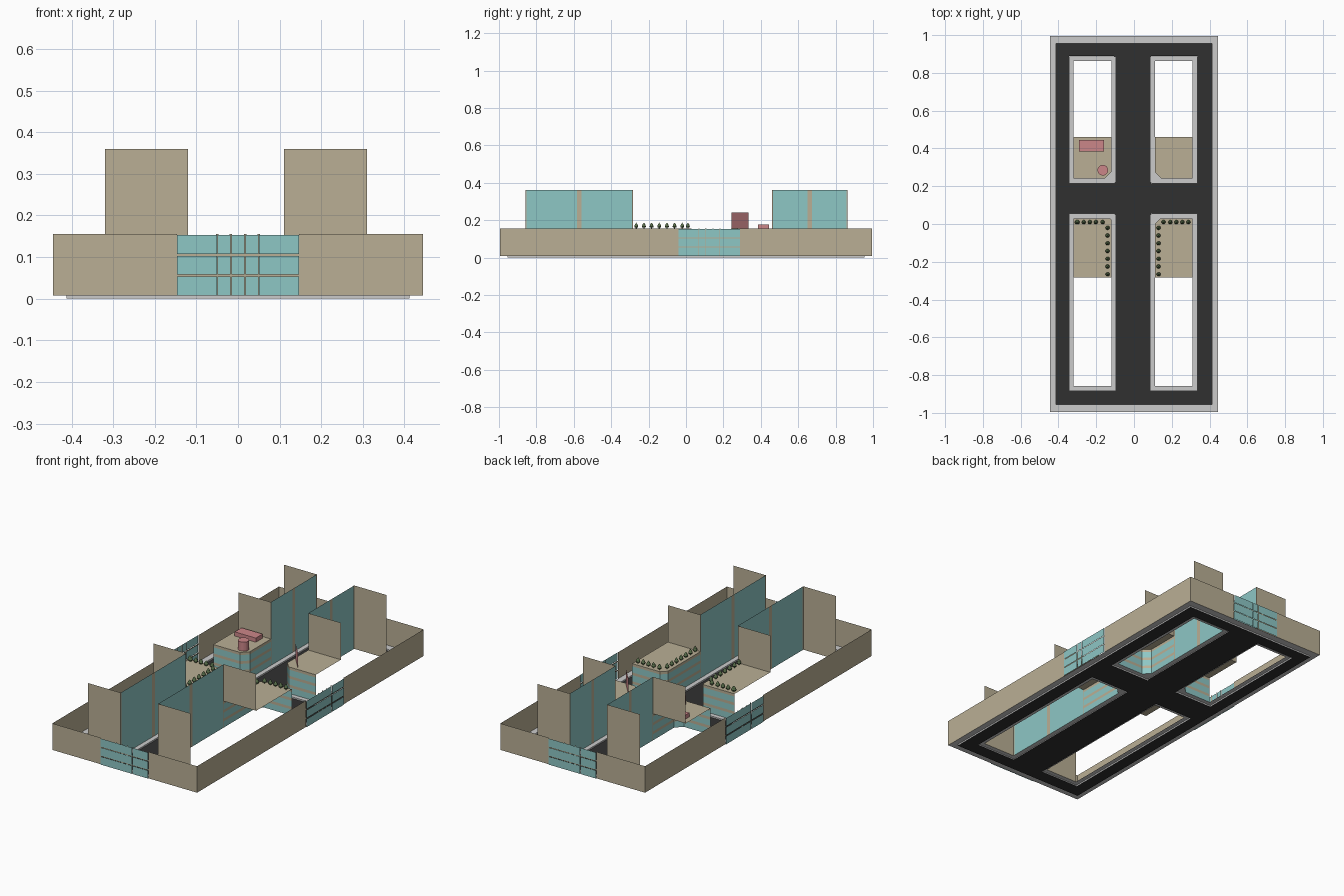
import bpy, bmesh, math
from mathutils import Vector

if "Cube" in bpy.data.objects:
    bpy.data.objects.remove(bpy.data.objects["Cube"])


def mat(name, rgb):
    m = bpy.data.materials.new(name)
    m.diffuse_color = (*rgb, 1)
    m.use_nodes = True
    m.node_tree.nodes["Principled BSDF"].inputs["Base Color"].default_value = m.diffuse_color
    return m


BEIGE = mat("beige", (.49, .43, .30))
GLASS = mat("glass", (.27, .57, .56))
ROAD = mat("asphalt", (.03, .03, .03))
PINK = mat("pink", (.60, .24, .25))
GREEN = mat("green", (.10, .16, .07))


def make(name, faces, m=None):
    """Object from a list of polygons, each a list of points."""
    bm = bmesh.new()
    for f in faces:
        bm.faces.new([bm.verts.new(p) for p in f])
    bmesh.ops.remove_doubles(bm, verts=bm.verts, dist=1e-5)
    me = bpy.data.meshes.new(name)
    bm.to_mesh(me)
    bm.free()
    ob = bpy.data.objects.new(name, me)
    bpy.context.collection.objects.link(ob)
    if m:
        me.materials.append(m)
    return ob


def wall(p, q, z0, z1):
    return [(*p, z0), (*q, z0), (*q, z1), (*p, z1)]


def flat(x0, x1, y0, y1, z):
    return [(x0, y0, z), (x1, y0, z), (x1, y1, z), (x0, y1, z)]


def path_walls(pts, z0, z1):
    return [wall(a, b, z0, z1) for a, b in zip(pts, pts[1:])]


def ring(a, b, z):
    n = len(a)
    return [[(*a[i], z), (*a[(i + 1) % n], z), (*b[(i + 1) % n], z), (*b[i], z)] for i in range(n)]


def rect(x, y):
    return [(-x, -y), (x, -y), (x, y), (-x, y)]


def lathe(name, profile, seg, loc, m):
    faces = []
    pt = lambda r, z, i: (loc[0] + r * math.cos(math.tau * i / seg),
                          loc[1] + r * math.sin(math.tau * i / seg), loc[2] + z)
    for (r0, z0), (r1, z1) in zip(profile, profile[1:]):
        for i in range(seg):
            f = [pt(r0, z0, i), pt(r0, z0, i + 1), pt(r1, z1, i + 1), pt(r1, z1, i)]
            if r1 == 0:
                f = f[:3]
            faces.append(f)
    return make(name, faces, m)


K, H, T = .008, .155, .36      # kerb, low roof and tower heights
XC, YC = .445, .995            # outer wall half size

# road: long streets and cross streets
road = [flat(a, b, -.955, .955, 0) for a, b in ((-.412, -.345), (-.105, .09), (.335, .412))]
for a, b in ((-.345, -.105), (.09, .335)):
    road += [flat(a, b, c, d, 0) for c, d in ((-.955, -.88), (.055, .215), (.89, .955))]
make("road", road, ROAD)

# outer pavement with kerb
edge = rect(.412, .955)
make("outer_pavement", ring(rect(XC, YC), edge, K) + path_walls(edge + edge[:1], 0, K))

# outer walls with a window opening in the middle of each side
COLS = (-.5, -.17, -.058, .058, .17, .5)


def outer_side(name, point, half, mid, width):
    """point(u, d) gives the xy at u along the side and d outside it."""
    lo, hi = mid - width / 2, mid + width / 2
    make(name + "_wall", [wall(point(-half, 0), point(lo, 0), K, H),
                          wall(point(hi, 0), point(half, 0), K, H)], BEIGE)
    panes, bars = [], []
    for r in range(3):
        z = K + .05 * r
        for a, b in zip(COLS, COLS[1:]):
            panes.append(wall(point(mid + a * width + .001, .004),
                              point(mid + b * width - .001, .004), z, z + .045))
        if r < 2:
            bars.append(wall(point(lo, 0), point(hi, 0), z + .044, z + .051))
    for c in COLS[1:-1]:
        u = mid + c * width
        bars.append(wall(point(u - .003, 0), point(u + .003, 0), K, H))
    make(name + "_windows", panes, GLASS)
    make(name + "_window_bars", bars, BEIGE)


outer_side("front", lambda u, d: (u, -YC - d), XC, 0, .294)
outer_side("back", lambda u, d: (u, YC + d), XC, 0, .294)
outer_side("right", lambda u, d: (XC + d, u), YC, .125, .33)
outer_side("left", lambda u, d: (-XC - d, u), YC, .125, .33)


def block(name, xo, xi, yc, ym, ye, c):
    """City block: outer x, street x, crossing y, low/tall split y, end y, corner cut."""
    sx = 1 if xo > xi else -1
    sy = 1 if ye > yc else -1
    w = .025

    def outline(g, cut):
        return [(xi - sx * g, yc - sy * g + sy * cut), (xi - sx * g + sx * cut, yc - sy * g),
                (xo + sx * g, yc - sy * g), (xo + sx * g, ye + sy * g), (xi - sx * g, ye + sy * g)]
    # pavement around the block
    out, inn = outline(w, .008), outline(0, c)
    make(name + "_pavement", ring(out, inn, K) + path_walls(out + out[:1], 0, K))
    # low corner building: window bands, floor bands and roof
    face = [(xi, ym), (xi, yc + sy * c), (xi + sx * c, yc), (xo, yc)]
    glass, floors = [], []
    for i in range(3):
        z = K + .049 * i
        glass += path_walls(face, z, z + .034)
        floors += path_walls(face, z + .034, z + .049)
    make(name + "_low_windows", glass, GLASS)
    make(name + "_low_floors", floors, BEIGE)
    make(name + "_low_roof", [[(*p, H) for p in face + [(xo, ym)]]], BEIGE)
    # tall part: street glass with mullions and plain end walls
    mid, h, e = (ym + ye) / 2, .012 * sy, .006 * sy
    make(name + "_tall_glass", [wall((xi, ym + e), (xi, mid - h), K, T),
                                wall((xi, mid + h), (xi, ye - e), K, T)], GLASS)
    make(name + "_tall_frame", [wall((xi, a), (xi, b), K, T) for a, b in
                                ((ym, ym + e), (mid - h, mid + h), (ye - e, ye))], BEIGE)
    make(name + "_end_walls", [wall((xo, ym), (xi, ym), H, T),
                               wall((xo, ye), (xi, ye), K, T)], BEIGE)


block("back_left", -.32, -.12, .24, .46, .863, .035)
block("back_right", .31, .11, .24, .46, .863, .035)
block("front_left", -.32, -.12, .03, -.283, -.858, .006)
block("front_right", .31, .11, .03, -.283, -.858, .03)

# roof trees along the street edges
TREE = [(.003, 0), (.003, .005), (.010, .007), (.011, .013), (.007, .023), (0, .032)]
for s, x0, n in ((-1, -.14, 6), (1, .13, 6)):
    spots = [(x0 + s * (.03 + .032 * i) if i else x0 + s * .026, .01) for i in range(n - 1)]
    spots += [(x0, -.02 - .041 * i) for i in range(7)]
    if s < 0:
        spots.append((-.303, .01))
    for x, y in spots:
        lathe("roof_tree", TREE, 10, (x, y, H), GREEN)

# rooftop objects: box, drum and slanted billboard
x0, x1, y0, y1 = -.29, -.16, .385, .445
b = [(x0, y0), (x1, y0), (x1, y1), (x0, y1), (x0, y0)]
make("roof_box", path_walls(b, H, .178) + [flat(x0, x1, y0, y1, .178)], PINK)
drum = lathe("roof_drum", [(.028, 0), (.028, .05), (0, .05)], 24, (-.165, .285, H), PINK)
make("billboard", [wall((.12, .335), (.20, .243), H, .24)], PINK)
